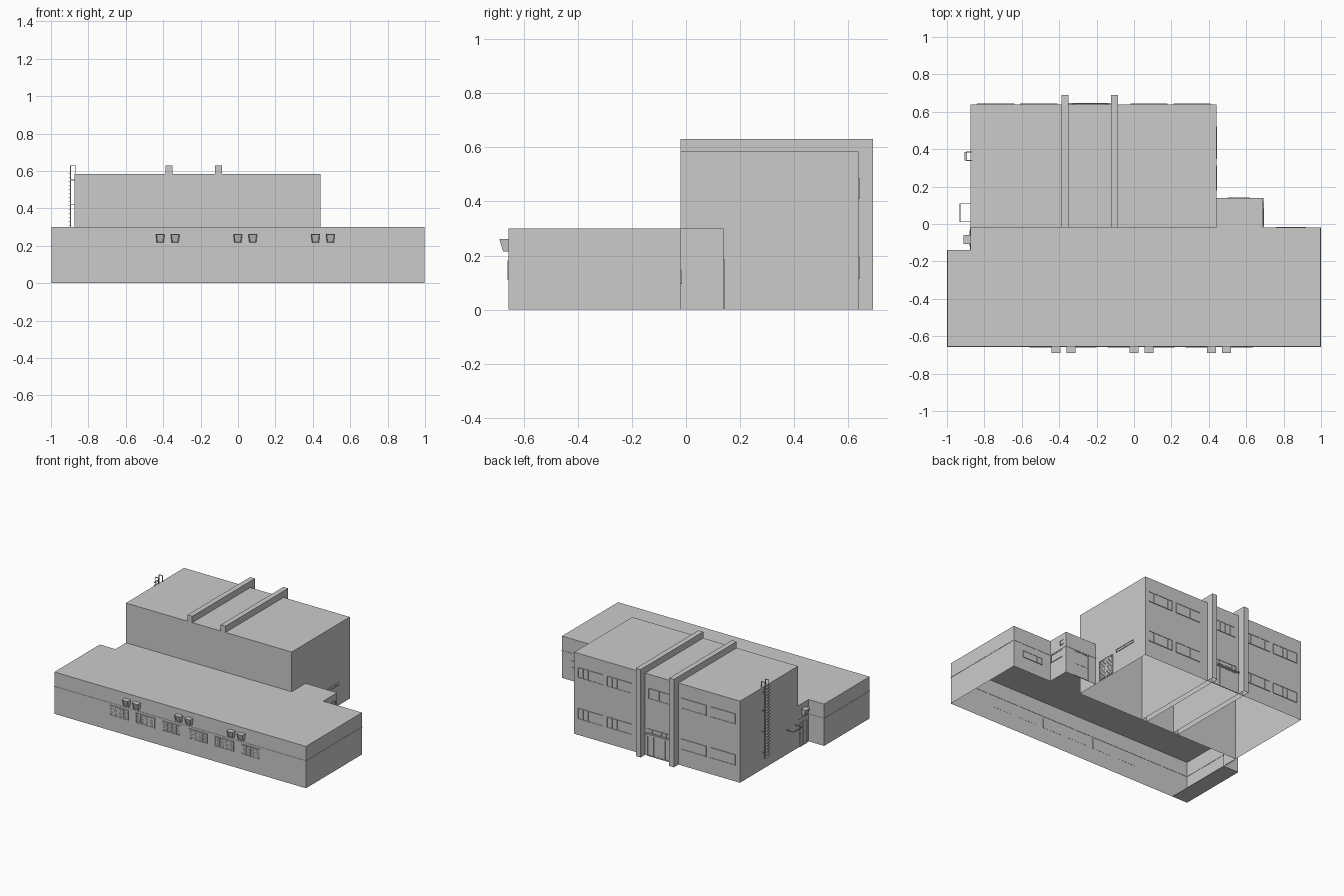
import bpy, bmesh

if "Cube" in bpy.data.objects:
    bpy.data.objects.remove(bpy.data.objects["Cube"])

FRONT_H, TALL_H = 0.30, 0.585


def finish(name, bm):
    bmesh.ops.recalc_face_normals(bm, faces=bm.faces)
    me = bpy.data.meshes.new(name)
    bm.to_mesh(me)
    bm.free()
    ob = bpy.data.objects.new(name, me)
    bpy.context.collection.objects.link(ob)
    return ob


def add_box(bm, x0, x1, y0, y1, z0, z1):
    v = [bm.verts.new((x, y, z)) for z in (z0, z1)
         for x, y in ((x0, y0), (x1, y0), (x1, y1), (x0, y1))]
    for f in ((3, 2, 1, 0), (4, 5, 6, 7), (0, 1, 5, 4), (1, 2, 6, 5), (2, 3, 7, 6), (3, 0, 4, 7)):
        bm.faces.new([v[i] for i in f])


def boxes(name, items):
    bm = bmesh.new()
    for b in items:
        add_box(bm, *b)
    return finish(name, bm)


def shell(name, outline, h, skip=()):
    """Walls and roof with an open underside."""
    bm = bmesh.new()
    lo = [bm.verts.new((x, y, 0)) for x, y in outline]
    hi = [bm.verts.new((x, y, h)) for x, y in outline]
    n = len(outline)
    bm.faces.new(hi)
    for i in range(n):
        if i not in skip:
            j = (i + 1) % n
            bm.faces.new((lo[i], lo[j], hi[j], hi[i]))
    for v in [v for v in bm.verts if not v.link_faces]:
        bm.verts.remove(v)
    return finish(name, bm)


def on_wall(axis, sign, pos, u0, u1, z0, z1, d0, d1):
    """Box on a wall: u runs along the wall, d is distance outward."""
    a, b = sorted((pos + sign * d0, pos + sign * d1))
    return (a, b, u0, u1, z0, z1) if axis == 'x' else (u0, u1, a, b, z0, z1)


def window(name, wall, u0, u1, z0, z1, panes=4, slats=0, t=0.004):
    """Thin pane, frame, mullions and optional slats."""
    items = [on_wall(*wall, u0, u1, z0, z1, -0.001, 0.0015),
             on_wall(*wall, u0, u1, z0, z0 + t, 0, 0.005),
             on_wall(*wall, u0, u1, z1 - t, z1, 0, 0.005)]
    for i in range(panes + 1):
        u = u0 + (u1 - u0 - t) * i / panes
        items.append(on_wall(*wall, u, u + t, z0 + t, z1 - t, 0, 0.004))
    for i in range(1, slats + 1):
        z = z0 + (z1 - z0) * i / (slats + 1)
        items.append(on_wall(*wall, u0 + t, u1 - t, z - 0.0015, z + 0.0015, 0, 0.003))
    return boxes(name, items)


def hood(name, wall, u0, u1, z0, z1, depth):
    """Wall ventilator: wide at the top, tapering back to a narrower base."""
    axis, sign, pos = wall
    bm = bmesh.new()
    rings = []
    for z, d, s in ((z0, depth * 0.6, 0.006), (z1, depth, 0)):
        ring = []
        for u, k in ((u0 + s, 0), (u1 - s, 0), (u1 - s, d), (u0 + s, d)):
            p = pos + sign * k
            ring.append(bm.verts.new((p, u, z) if axis == 'x' else (u, p, z)))
        rings.append(ring)
    a, b = rings
    bm.faces.new(a)
    bm.faces.new(b)
    sides = [bm.faces.new((a[i], a[(i + 1) % 4], b[(i + 1) % 4], b[i])) for i in range(4)]
    # recessed grille on the outer face
    bmesh.ops.recalc_face_normals(bm, faces=bm.faces)
    bmesh.ops.inset_region(bm, faces=[sides[2]], thickness=0.006, depth=-0.004)
    return finish(name, bm)


# Main masses
low = [(-0.998, -0.655), (0.998, -0.655), (0.998, -0.02), (0.69, -0.02), (0.69, 0.138),
       (0.44, 0.138), (0.44, -0.02), (-0.875, -0.02), (-0.875, -0.14), (-0.998, -0.14)]
shared = (5, 6)
shell("low_block", low, FRONT_H, shared)
shell("tall_block", [(-0.875, -0.02), (0.44, -0.02), (0.44, 0.638), (-0.875, 0.638)], TALL_H)
boxes("corner_floor", [(-0.998, -0.875, -0.655, -0.14, 0, 0.003)])

# Two slabs running through the tall block
for i, x in enumerate((-0.387, -0.123)):
    shell(f"fin_slab_{i}", [(x, -0.02), (x + 0.038, -0.02), (x + 0.038, 0.69), (x, 0.69)], 0.63)

# Thin course around the low block
course, e = [], 0.002
for i, (x, y) in enumerate(low):
    if i not in shared:
        p, q = low[(i + 1) % len(low)]
        course.append((min(x, p) - e, max(x, p) + e, min(y, q) - e, max(y, q) + e, 0.193, 0.198))
boxes("string_course", course)

# Walls: axis, outward sign, position
FRONT, BACK = ('y', -1, -0.655), ('y', 1, 0.638)
TALL_R, TALL_L = ('x', 1, 0.44), ('x', -1, -0.875)
WING_R, WING_B, END_B = ('x', 1, 0.69), ('y', 1, 0.138), ('y', 1, -0.02)

# Front windows and ventilators
for i in range(6):
    u = -0.56 + i * 0.209
    window(f"front_window_{i}", FRONT, u, u + 0.15, 0.11, 0.182, 4, 5)
for i, u in enumerate((-0.44, -0.36, -0.025, 0.055, 0.39, 0.47)):
    hood(f"front_ventilator_{i}", FRONT, u, u + 0.048, 0.215, 0.262, 0.035)

# Back windows on two storeys
for i, (u0, u1) in enumerate(((0.21, 0.41), (-0.02, 0.18), (-0.61, -0.41), (-0.84, -0.64))):
    window(f"back_upper_window_{i}", BACK, u0, u1, 0.41, 0.485, 5)
    window(f"back_lower_window_{i}", BACK, u0, u1, 0.115, 0.192, 5)
window("back_middle_window", BACK, -0.32, -0.15, 0.41, 0.485, 4)
window("back_transom", BACK, -0.33, -0.14, 0.165, 0.195, 5)
window("back_entrance", BACK, -0.33, -0.14, 0.0, 0.15, 4, 0, 0.006)
boxes("back_canopy", [on_wall(*BACK, -0.349, -0.123, 0.152, 0.16, 0, 0.01)])

# Right side: louvred double door and strip window
for i, u in enumerate((0.18, 0.247)):
    window(f"louvre_door_{i}", TALL_R, u, u + 0.065, 0.008, 0.15, 1, 11)
window("right_strip_window", TALL_R, 0.347, 0.52, 0.145, 0.166, 4, 0, 0.003)

# Wing and end wall openings
window("wing_window", WING_R, -0.01, 0.1, 0.132, 0.187, 3)
window("wing_vent", WING_R, 0.08, 0.115, 0.22, 0.255, 1)
window("wing_door", WING_B, 0.5, 0.62, 0.0, 0.187, 2, 1)
window("end_window", END_B, 0.76, 0.92, 0.095, 0.145, 4)

# Left side: door, ventilator and thin screen
window("left_door", TALL_L, -0.12, -0.035, 0.0, 0.17, 2, 1)
hood("left_ventilator", TALL_L, -0.108, -0.058, 0.215, 0.262, 0.036)
boxes("left_screen", [(-0.932, -0.928, 0.01, 0.11, 0.172, 0.178),
                      (-0.932, -0.875, 0.01, 0.014, 0.172, 0.178),
                      (-0.932, -0.875, 0.106, 0.11, 0.172, 0.178)])

# Roof ladder with hooked top rails
ladder, r = [], 0.002
for y in (0.34, 0.385):
    ladder += [(-0.895 - r, -0.895 + r, y - r, y + r, 0.08, 0.63),
               (-0.895, -0.866, y - r, y + r, 0.626, 0.63),
               (-0.868 - r, -0.868 + r, y - r, y + r, TALL_H, 0.63)]
    ladder += [(-0.895, -0.875, y - r, y + r, z, z + 2 * r) for z in (0.12, 0.27, 0.42, 0.55)]
for i in range(24):
    z = 0.09 + i * 0.0215
    ladder.append((-0.895 - 0.012, -0.895 + r, 0.34, 0.385, z, z + 0.003))
boxes("roof_ladder", ladder)
